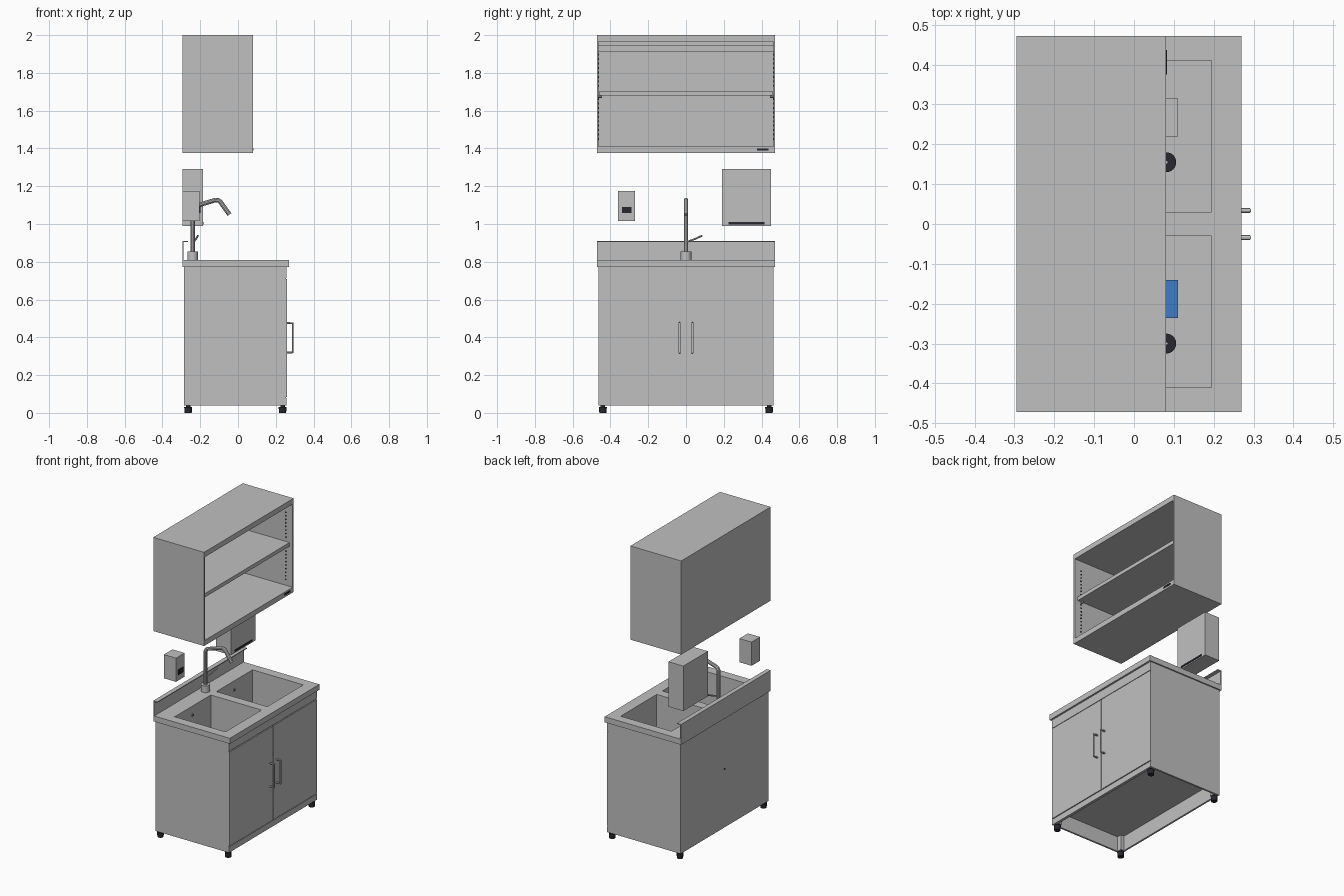
import bpy, bmesh, math
from mathutils import Vector

cube = bpy.data.objects.get("Cube")
if cube:
    bpy.data.objects.remove(cube, do_unlink=True)


def material(name, rgb):
    m = bpy.data.materials.new(name)
    m.use_nodes = True
    m.diffuse_color = (*rgb, 1)
    m.node_tree.nodes["Principled BSDF"].inputs["Base Color"].default_value = (*rgb, 1)
    return m


GREY = material("light grey", (0.53, 0.53, 0.53))
BLACK = material("black", (0.02, 0.02, 0.028))
BLUE = material("blue", (0.05, 0.2, 0.56))


def finish(name, bm, mat):
    mesh = bpy.data.meshes.new(name)
    bm.to_mesh(mesh)
    bm.free()
    mesh.materials.append(mat)
    ob = bpy.data.objects.new(name, mesh)
    bpy.context.collection.objects.link(ob)
    return ob


def box(name, x, y, z, mat=GREY, open_top=False):
    """Box from (min, max) pairs."""
    bm = bmesh.new()
    bmesh.ops.create_cube(bm, size=1)
    for v in bm.verts:
        v.co = [lo + (c + 0.5) * (hi - lo) for c, (lo, hi) in zip(v.co, (x, y, z))]
    if open_top:
        top = [f for f in bm.faces if f.normal.z > 0.9]
        bmesh.ops.delete(bm, geom=top, context='FACES')
    return finish(name, bm, mat)


def smooth(ob):
    bpy.ops.object.select_all(action='DESELECT')
    ob.select_set(True)
    bpy.context.view_layer.objects.active = ob
    bpy.ops.object.shade_smooth_by_angle()


def rod(name, a, b, r, mat=GREY, sides=20, r2=None):
    """Cylinder or cone between two points."""
    a, b = Vector(a), Vector(b)
    bm = bmesh.new()
    bmesh.ops.create_cone(bm, cap_ends=True, segments=sides, radius1=r,
                          radius2=r if r2 is None else r2, depth=(b - a).length)
    turn = (b - a).to_track_quat('Z', 'Y').to_matrix()
    for v in bm.verts:
        v.co = turn @ v.co + (a + b) / 2
    ob = finish(name, bm, mat)
    smooth(ob)
    return ob


def tube(name, points, r):
    """Round pipe along a path."""
    cu = bpy.data.curves.new(name, 'CURVE')
    cu.dimensions = '3D'
    cu.bevel_depth = r
    cu.bevel_resolution = 3
    cu.use_fill_caps = True
    sp = cu.splines.new('POLY')
    sp.points.add(len(points) - 1)
    for p, co in zip(sp.points, points):
        p.co = (*co, 1)
    cu.materials.append(GREY)
    ob = bpy.data.objects.new(name, cu)
    bpy.context.collection.objects.link(ob)
    bpy.ops.object.select_all(action='DESELECT')
    ob.select_set(True)
    bpy.context.view_layer.objects.active = ob
    bpy.ops.object.convert(target='MESH')
    smooth(bpy.context.object)


# Wall cupboard, open at the front
W = 0.472
BACK = -0.295
box("cupboard_back", (BACK, -0.285), (-W, W), (1.375, 2))
box("cupboard_top", (BACK, 0.08), (-W, W), (1.965, 2))
box("cupboard_bottom", (BACK, 0.08), (-W, W), (1.375, 1.41))
box("cupboard_rail", (-0.286, -0.27), (-0.462, 0.462), (1.91, 1.945))
box("cupboard_shelf", (-0.285, 0.06), (-0.458, 0.458), (1.68, 1.705))
box("cupboard_label", (0.079, 0.083), (0.375, 0.437), (1.388, 1.4), BLACK)
for s, side in ((-1, "right"), (1, "left")):
    box(f"cupboard_side_{side}", (BACK, 0.08), sorted((s * 0.462, s * W)), (1.375, 2))
    for x in (-0.23, 0.03):
        rod(f"shelf_pin_{side}", (x, s * 0.462, 1.674), (x, s * 0.445, 1.674), 0.006, sides=10)
    # Row of shelf holes
    for i in range(20):
        z = 1.45 + i * 0.0235
        if not 1.67 < z < 1.71:
            rod(f"shelf_hole_{side}", (0.03, s * 0.4625, z), (0.03, s * 0.46, z),
                0.005, BLACK, 8)

# Towel and soap dispensers
box("towel_dispenser", (BACK, -0.185), (0.19, 0.45), (0.99, 1.29))
box("towel_slot", (-0.186, -0.182), (0.225, 0.415), (0.998, 1.01), BLACK)
box("soap_dispenser", (BACK, -0.205), (-0.36, -0.27), (1.017, 1.175))
box("soap_button", (-0.206, -0.199), (-0.34, -0.288), (1.057, 1.09), BLACK)

# Worktop with two openings
xs = (BACK, -0.18, 0.195, 0.27)
ys = (-W, -0.41, -0.03, 0.03, 0.41, W)
bm = bmesh.new()
grid = [[bm.verts.new((x, y, 0.81)) for y in ys] for x in xs]
for i in range(3):
    for j in range(5):
        if not (i == 1 and j in (1, 3)):
            bm.faces.new((grid[i][j], grid[i + 1][j], grid[i + 1][j + 1], grid[i][j + 1]))
worktop = finish("worktop", bm, GREY)
solid = worktop.modifiers.new("thickness", 'SOLIDIFY')
solid.thickness = 0.037
solid.offset = -1

# Splashback with folded lip
box("splashback", (BACK, -0.288), (-W, W), (0.81, 0.91))
box("splashback_lip", (BACK, -0.265), (-W, W), (0.904, 0.91))

# Basins, each with overflow, drain and a tray on the floor
FLOOR = 0.56
for side, y0, tray in (("right", -0.41, BLUE), ("left", 0.03, GREY)):
    basin = box(f"basin_{side}", (-0.18, 0.195), (y0, y0 + 0.38), (FLOOR, 0.809), open_top=True)
    shell = basin.modifiers.new("thickness", 'SOLIDIFY')
    shell.thickness = 0.005
    shell.offset = 1
    mid = y0 + 0.19
    rod(f"overflow_{side}", (-0.181, mid, 0.75), (-0.177, mid, 0.75), 0.012, sides=16)
    rod(f"overflow_hole_{side}", (-0.178, mid, 0.75), (-0.176, mid, 0.75), 0.007, BLACK, 12)
    drain = y0 + (0.11 if side == "right" else 0.125)
    rod(f"drain_{side}", (0.081, drain, FLOOR), (0.081, drain, FLOOR + 0.006), 0.025, BLACK, 24)
    rod(f"drain_pin_{side}", (0.081, drain, FLOOR), (0.081, drain, FLOOR + 0.012), 0.004)
    box(f"tray_{side}", (0.015, 0.11), (drain + 0.064, drain + 0.16), (FLOOR, FLOOR + 0.03), tray)

# Tap
rod("tap_base", (-0.24, 0, 0.81), (-0.24, 0, 0.855), 0.028)
tube("tap_spout", [(-0.24, 0, 0.85), (-0.24, 0, 1.075), (-0.232, 0, 1.09), (-0.215, 0, 1.098),
                   (-0.12, 0, 1.127), (-0.105, 0, 1.126), (-0.094, 0, 1.118),
                   (-0.045, 0, 1.05)], 0.012)
tube("tap_lever", [(-0.235, 0.005, 0.905), (-0.222, 0.05, 0.922), (-0.212, 0.085, 0.938)], 0.005)

# Base cabinet, with a raised floor
H = 0.463
LOW, HIGH = 0.04, 0.774
box("cabinet_back", (-0.285, -0.273), (-H, H), (LOW, HIGH))
box("cabinet_front", (0.24, 0.253), (-H, H), (LOW, HIGH))
box("cabinet_floor", (-0.275, 0.245), (-0.455, 0.455), (0.14, 0.152))
box("front_top_rail", (0.25, 0.258), (-H, H), (0.715, HIGH))
box("front_bottom_rail", (0.25, 0.258), (-H, H), (LOW, 0.078))
rod("back_outlet", (-0.28, 0, 0.43), (-0.287, 0, 0.43), 0.006, BLACK, 12)
for s, side in ((-1, "right"), (1, "left")):
    box(f"cabinet_side_{side}", (-0.285, 0.253), sorted((s * 0.451, s * H)), (LOW, HIGH))
    box(f"door_{side}", (0.252, 0.26), sorted((s * 0.002, s * H)), (0.083, 0.71))
    # Bar handle
    y = s * 0.034
    tube(f"handle_{side}", [(0.258, y, 0.32), (0.29, y, 0.32), (0.29, y, 0.475),
                            (0.258, y, 0.475)], 0.006)
    # Corner posts and feet
    for x in (-0.264, 0.236):
        f = s * 0.44
        box(f"corner_post_{side}", (x - 0.02, x + 0.015), (f - 0.02, f + 0.02), (LOW, 0.145))
        rod(f"foot_{side}", (x, f, 0), (x, f, 0.032), 0.019, BLACK, r2=0.021)
        rod(f"foot_stem_{side}", (x, f, 0.03), (x, f, 0.045), 0.012, BLACK)
